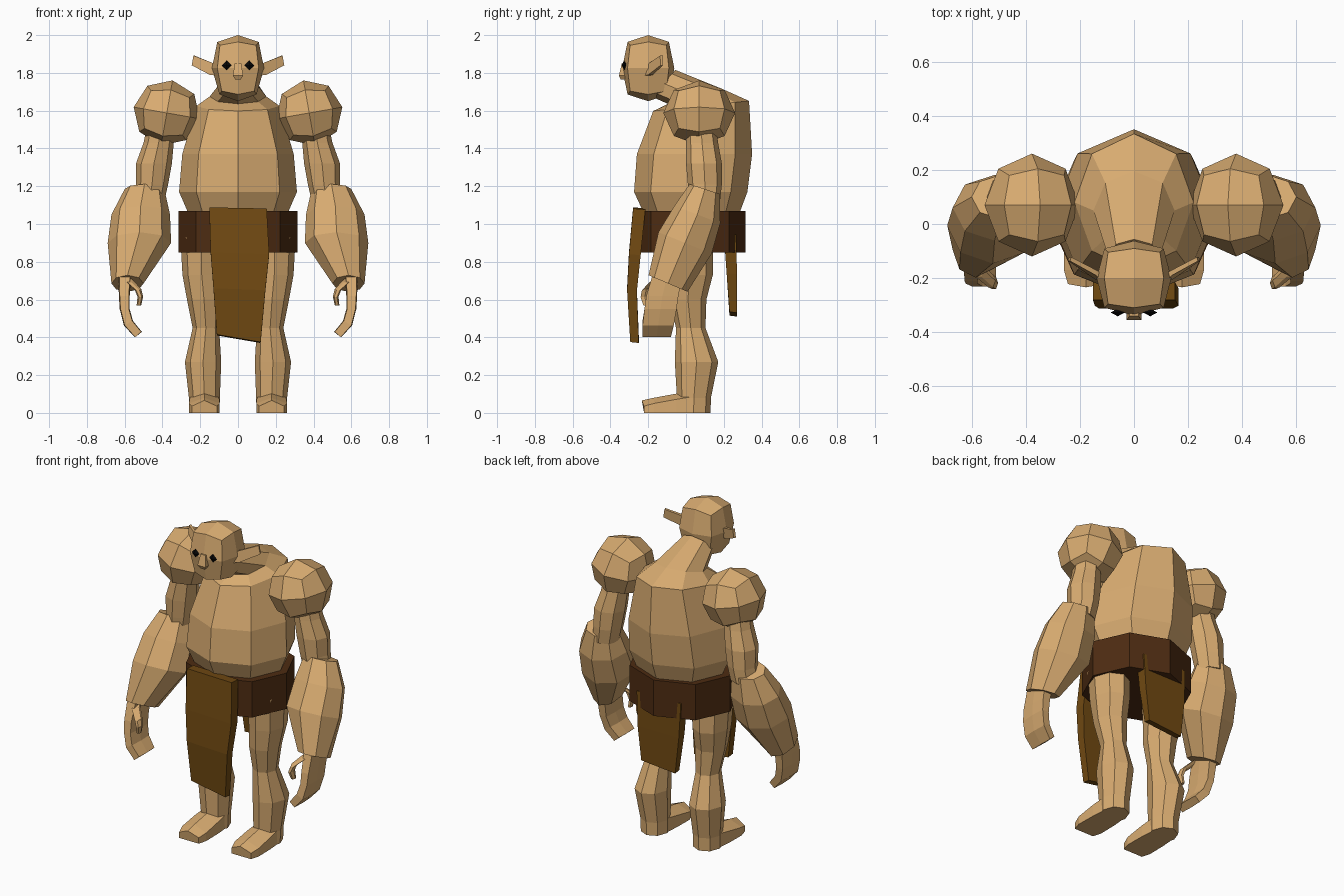
import bpy, bmesh, math
from mathutils import Matrix, Vector


def material(name, rgb):
    m = bpy.data.materials.new(name)
    m.diffuse_color = (*rgb, 1)
    return m


SKIN = material("tan_skin", (0.69, 0.41, 0.165))
CLOTH = material("brown_cloth", (0.165, 0.068, 0.006))
BELT = material("dark_leather", (0.075, 0.025, 0.006))
BLACK = material("eye_black", (0.002, 0.002, 0.002))


def finish(name, bm, mat, mirror=False):
    bmesh.ops.recalc_face_normals(bm, faces=bm.faces)
    me = bpy.data.meshes.new(name)
    bm.to_mesh(me)
    bm.free()
    me.materials.append(mat)
    ob = bpy.data.objects.new(name, me)
    bpy.context.collection.objects.link(ob)
    if mirror:
        mod = ob.modifiers.new("mirror", 'MIRROR')
        mod.use_mirror_merge = False
    return ob


def skin(name, sections, mat, mirror=False):
    """Bridge closed point sections and cap both ends."""
    bm = bmesh.new()
    rows = [[bm.verts.new(p) for p in s] for s in sections]
    n = len(rows[0])
    for a, b in zip(rows, rows[1:]):
        for i in range(n):
            j = (i + 1) % n
            bm.faces.new((a[i], a[j], b[j], b[i]))
    bm.faces.new(rows[0])
    bm.faces.new(rows[-1])
    return finish(name, bm, mat, mirror)


def ring(x, y, z, rx, ry, tilt=0, n=8):
    """Elliptic ring, tilted about x (positive lifts the back)."""
    rot = Matrix.Rotation(math.radians(tilt), 3, 'X')
    return [Vector((x, y, z)) + rot @ Vector((rx * math.cos(a), ry * math.sin(a), 0))
            for a in (2 * math.pi * i / n for i in range(n))]


def loft(name, rings, mat, mirror=False, n=8):
    return skin(name, [ring(*r, n=n) for r in rings], mat, mirror)


def quad_ball(name, centre, radii, power, mat, roll=0, mirror=False, chin=0):
    """Cube cut 2x2 per side and inflated to a (super)ellipsoid."""
    bm = bmesh.new()
    bmesh.ops.create_cube(bm, size=2)
    bmesh.ops.subdivide_edges(bm, edges=bm.edges[:], cuts=1, use_grid_fill=True)
    rot = Matrix.Rotation(math.radians(roll), 3, 'Y')
    for v in bm.verts:
        d = sum(abs(c) ** power for c in v.co) ** (1 / power)
        p = v.co / d
        if p.z < -0.1:
            p.x *= 1 - chin
        v.co = Vector(centre) + rot @ Vector([a * b for a, b in zip(p, radii)])
    return finish(name, bm, mat, mirror)


# Torso running up into the forward-leaning neck
loft("torso", [
    (0, 0.03, 1.05, 0.26, 0.25),
    (0, 0.025, 1.17, 0.312, 0.30),
    (0, 0.045, 1.37, 0.295, 0.305),
    (0, 0.08, 1.625, 0.22, 0.255, 6),
    (0, 0.05, 1.675, 0.15, 0.15, 15),
    (0, -0.12, 1.745, 0.095, 0.095, 48),
], SKIN)

# Head, nose, eyes, ears
quad_ball("head", (0, -0.2, 1.825), (0.138, 0.138, 0.175), 3, SKIN, chin=0.1)
skin("nose", [
    [(-w, -0.32, z), (w, -0.32, z), (w, y, z), (-w, y, z)]
    for w, y, z in [(0.017, -0.34, 1.85), (0.027, -0.355, 1.785), (0.014, -0.345, 1.765)]
], SKIN)
bm = bmesh.new()
bmesh.ops.create_uvsphere(bm, u_segments=4, v_segments=2, radius=1)
for v in bm.verts:
    v.co = Vector((0.06 + 0.026 * v.co.x, -0.327 + 0.014 * v.co.y, 1.84 + 0.026 * v.co.z))
finish("eyes", bm, BLACK, True)
skin("ears", [
    [(0.11, -0.225, 1.785), (0.11, -0.195, 1.785), (0.11, -0.185, 1.84), (0.11, -0.215, 1.84)],
    [(0.15, -0.20, 1.79), (0.15, -0.175, 1.79), (0.14, -0.17, 1.855), (0.14, -0.19, 1.855)],
    [(0.245, -0.135, 1.84), (0.24, -0.122, 1.84), (0.232, -0.122, 1.892), (0.236, -0.137, 1.892)],
], SKIN, True)

# Arms
quad_ball("shoulders", (0.377, 0.07, 1.588), (0.178, 0.19, 0.175), 2, SKIN, roll=-10, mirror=True)
loft("upper_arms", [
    (0.41, 0.08, 1.50, 0.075, 0.08),
    (0.42, 0.085, 1.43, 0.08, 0.085),
    (0.445, 0.095, 1.32, 0.095, 0.095),
    (0.455, 0.10, 1.21, 0.085, 0.09),
    (0.47, 0.10, 1.12, 0.08, 0.08),
], SKIN, True)
loft("forearms", [
    (0.495, 0.10, 1.185, 0.105, 0.085, -18),
    (0.515, 0.06, 1.05, 0.155, 0.13, -21),
    (0.522, -0.005, 0.90, 0.168, 0.152, -22),
    (0.585, -0.095, 0.685, 0.085, 0.112, -23),
], SKIN, True)


# Mitten hands: flat sections curling inward
def hand_section(x, z, thick, y0, y1, drop=0.0):
    return [(x - thick, y0, z - drop), (x + thick, y0, z + drop),
            (x + 1.2 * thick, (y0 + y1) / 2, z + drop), (x + thick, y1, z + drop),
            (x - thick, y1, z - drop), (x - 1.2 * thick, (y0 + y1) / 2, z - drop)]


skin("hands", [
    hand_section(0.60, 0.72, 0.028, -0.18, -0.02),
    hand_section(0.602, 0.62, 0.024, -0.21, -0.04),
    hand_section(0.60, 0.55, 0.022, -0.22, -0.05),
    hand_section(0.58, 0.475, 0.02, -0.23, -0.065, -0.012),
    hand_section(0.528, 0.415, 0.016, -0.23, -0.08, -0.014),
], SKIN, True)
loft("thumbs", [
    (0.575, -0.17, 0.70, 0.022, 0.03, 20),
    (0.53, -0.21, 0.655, 0.018, 0.028, 15),
    (0.517, -0.218, 0.615, 0.015, 0.026, 5),
    (0.525, -0.21, 0.568, 0.012, 0.018, 0),
], SKIN, True, n=6)

# Belt and loincloths
loft("belt", [(0, 0.022, z, 0.316, 0.292) for z in (0.85, 1.07)], BELT)


def cloth(name, rows):
    skin(name, [[(xl, y0, zl), (xr, y0, zr), (xr, y1, zr - 0.005), (xl, y1, zl - 0.005)]
                for xl, zl, xr, zr, y0, y1 in rows], CLOTH)


cloth("front_loincloth", [
    (-0.152, 1.088, 0.152, 1.082, -0.28, -0.215),
    (-0.145, 0.85, 0.165, 0.84, -0.302, -0.24),
    (-0.13, 0.66, 0.145, 0.65, -0.312, -0.26),
    (-0.112, 0.415, 0.12, 0.375, -0.295, -0.25),
])
cloth("back_loincloth", [
    (-0.15, 0.95, 0.15, 0.95, 0.20, 0.265),
    (-0.14, 0.74, 0.14, 0.74, 0.215, 0.27),
    (-0.115, 0.515, 0.115, 0.535, 0.23, 0.27),
])

# Legs and feet
loft("legs", [
    (0.178, 0.04, 0.0, 0.08, 0.09),
    (0.178, 0.042, 0.08, 0.082, 0.09),
    (0.185, 0.056, 0.27, 0.096, 0.115),
    (0.17, 0.025, 0.45, 0.07, 0.078),
    (0.18, 0.01, 0.60, 0.09, 0.098),
    (0.192, 0.02, 0.73, 0.102, 0.122),
    (0.195, 0.015, 0.93, 0.11, 0.13),
], SKIN, True)
skin("feet", [
    [(0.178 - w, y, 0), (0.178 + w, y, 0), (0.178 + w, y, z),
     (0.178, y - tip, z + 0.03), (0.178 - w, y, z)]
    for w, y, z, tip in [(0.07, 0.06, 0.09, 0), (0.079, -0.05, 0.072, 0),
                         (0.081, -0.17, 0.05, 0), (0.066, -0.222, 0.036, 0.012)]
], SKIN, True)
